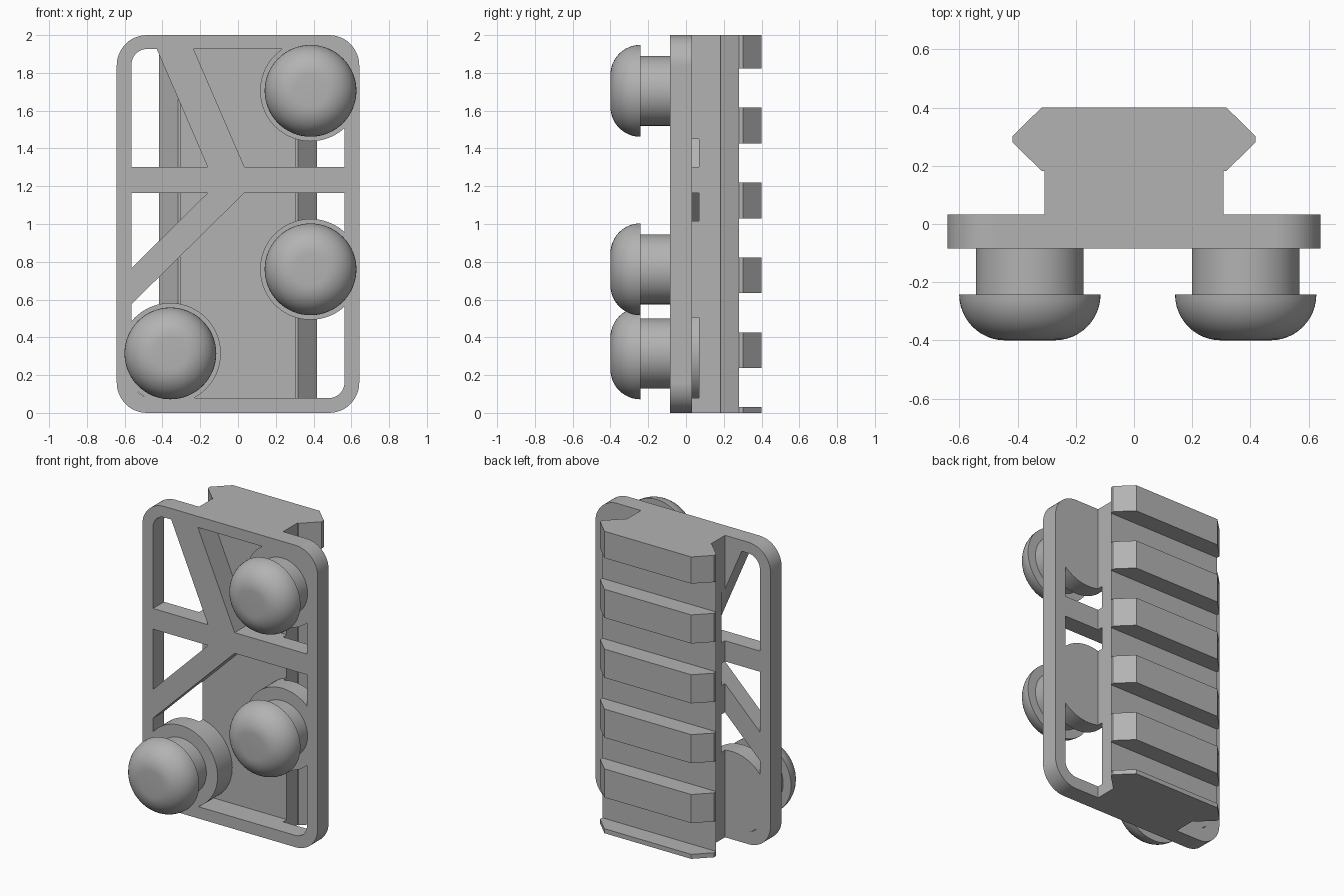
import bpy, bmesh
from math import sin, cos, pi, radians
from mathutils import Vector

cube = bpy.data.objects.get("Cube")
if cube:
    bpy.data.objects.remove(cube, do_unlink=True)

grey = bpy.data.materials.new("light_grey")
grey.use_nodes = True
grey.diffuse_color = (0.45, 0.45, 0.45, 1)
grey.node_tree.nodes["Principled BSDF"].inputs["Base Color"].default_value = (0.45, 0.45, 0.45, 1)

BUTTONS = [("upper", 0.384, 1.705), ("middle", 0.384, 0.76), ("lower", -0.358, 0.315)]
FRONT, BACK, POCKET = -0.084, 0.032, 0.07


def make(name, bm):
    bmesh.ops.recalc_face_normals(bm, faces=bm.faces)
    mesh = bpy.data.meshes.new(name)
    bm.to_mesh(mesh)
    bm.free()
    mesh.materials.append(grey)
    ob = bpy.data.objects.new(name, mesh)
    bpy.context.collection.objects.link(ob)
    return ob


def prism(name, outline, lo, hi, axis="y"):
    """Extrude a 2D outline along y (outline in x,z) or z (outline in x,y)."""
    bm = bmesh.new()
    place = (lambda a, b: (a, lo, b)) if axis == "y" else (lambda a, b: (a, b, lo))
    face = bm.faces.new([bm.verts.new(place(a, b)) for a, b in outline])
    move = bmesh.ops.extrude_face_region(bm, geom=[face])
    step = Vector((0, hi - lo, 0) if axis == "y" else (0, 0, hi - lo))
    bmesh.ops.translate(bm, vec=step,
                        verts=[v for v in move["geom"] if isinstance(v, bmesh.types.BMVert)])
    return make(name, bm)


def circle(cx, cz, r, n=72):
    return [(cx + r * cos(2 * pi * i / n), cz + r * sin(2 * pi * i / n)) for i in range(n)]


def rounded(x, z0, z1, radii, n=12):
    """Rounded rectangle; radii run from upper right, anticlockwise."""
    pts = []
    corners = [(x, z1, -1, -1), (-x, z1, 1, -1), (-x, z0, 1, 1), (x, z0, -1, 1)]
    for k, ((cx, cz, sx, sz), r) in enumerate(zip(corners, radii)):
        for i in range(n + 1):
            a = (k + i / n) * pi / 2
            pts.append((cx + sx * r + r * cos(a), cz + sz * r + r * sin(a)))
    return pts


def boolean(target, tool, operation):
    """Apply a boolean and discard the tool."""
    mod = target.modifiers.new("cut", "BOOLEAN")
    mod.operation, mod.object, mod.solver = operation, tool, "EXACT"
    bpy.context.view_layer.objects.active = target
    bpy.ops.object.modifier_apply(modifier=mod.name)
    bpy.data.objects.remove(tool, do_unlink=True)


def smooth(ob):
    bpy.ops.object.select_all(action="DESELECT")
    ob.select_set(True)
    bpy.context.view_layer.objects.active = ob
    bpy.ops.object.shade_smooth_by_angle(angle=radians(25))


# Base plate with rounded corners
body = prism("rail_mount_body", rounded(0.642, 0, 2, [0.16] * 4), FRONT, BACK)

# Accessory rail with flared flanges
half = [(0.308, 0.0), (0.308, 0.182), (0.317, 0.182), (0.417, 0.28), (0.417, 0.303), (0.318, 0.4)]
rail = prism("rail", half + [(-x, y) for x, y in reversed(half)], 0, 2, "z")

# Cross grooves in the rail
for i in range(5):
    z = 0.03 + i * 0.3965
    groove = prism("groove", [(-0.6, z), (0.6, z), (0.6, z + 0.207), (-0.6, z + 0.207)], 0.28, 0.6)
    boolean(rail, groove, "DIFFERENCE")
boolean(body, rail, "UNION")

# Front pocket, leaving the struts and round bosses standing
pocket = prism("pocket", rounded(0.564, 0.078, 1.927, [0.11, 0.085, 0.11, 0.085]), -0.2, POCKET)
struts = [
    [(-0.7, 1.165), (0.7, 1.165), (0.7, 1.302), (-0.7, 1.302)],
    [(-0.147, 1.27), (0.048, 1.27), (-0.257, 1.977), (-0.452, 1.977)],
    [(-0.665, 0.666), (-0.665, 0.476), (0.065, 1.195), (-0.13, 1.195)],
]
for outline in struts + [circle(x, z, 0.267) for _, x, z in BUTTONS]:
    boolean(pocket, prism("keep", outline, -0.3, 0.3), "DIFFERENCE")
boolean(body, pocket, "DIFFERENCE")
smooth(body)
body.modifiers.new("even_shading", "WEIGHTED_NORMAL").keep_sharp = True

# Mushroom buttons, turned from a half profile of (radius, y)
dome = [(0.085 + 0.158 * cos(i * pi / 24), -0.242 - 0.158 * sin(i * pi / 24)) for i in range(13)]
profile = [(0, FRONT + 0.02), (0.185, FRONT + 0.02), (0.185, -0.242)] + dome + [(0, -0.4)]
for label, x, z in BUTTONS:
    bm = bmesh.new()
    verts = [bm.verts.new((x + r, y, z)) for r, y in profile]
    edges = [bm.edges.new(pair) for pair in zip(verts, verts[1:])]
    bmesh.ops.spin(bm, geom=verts + edges, cent=(x, 0, z), axis=(0, 1, 0),
                   angle=2 * pi, steps=64)
    bmesh.ops.remove_doubles(bm, verts=bm.verts, dist=0.0005)
    smooth(make(label + "_button", bm))
